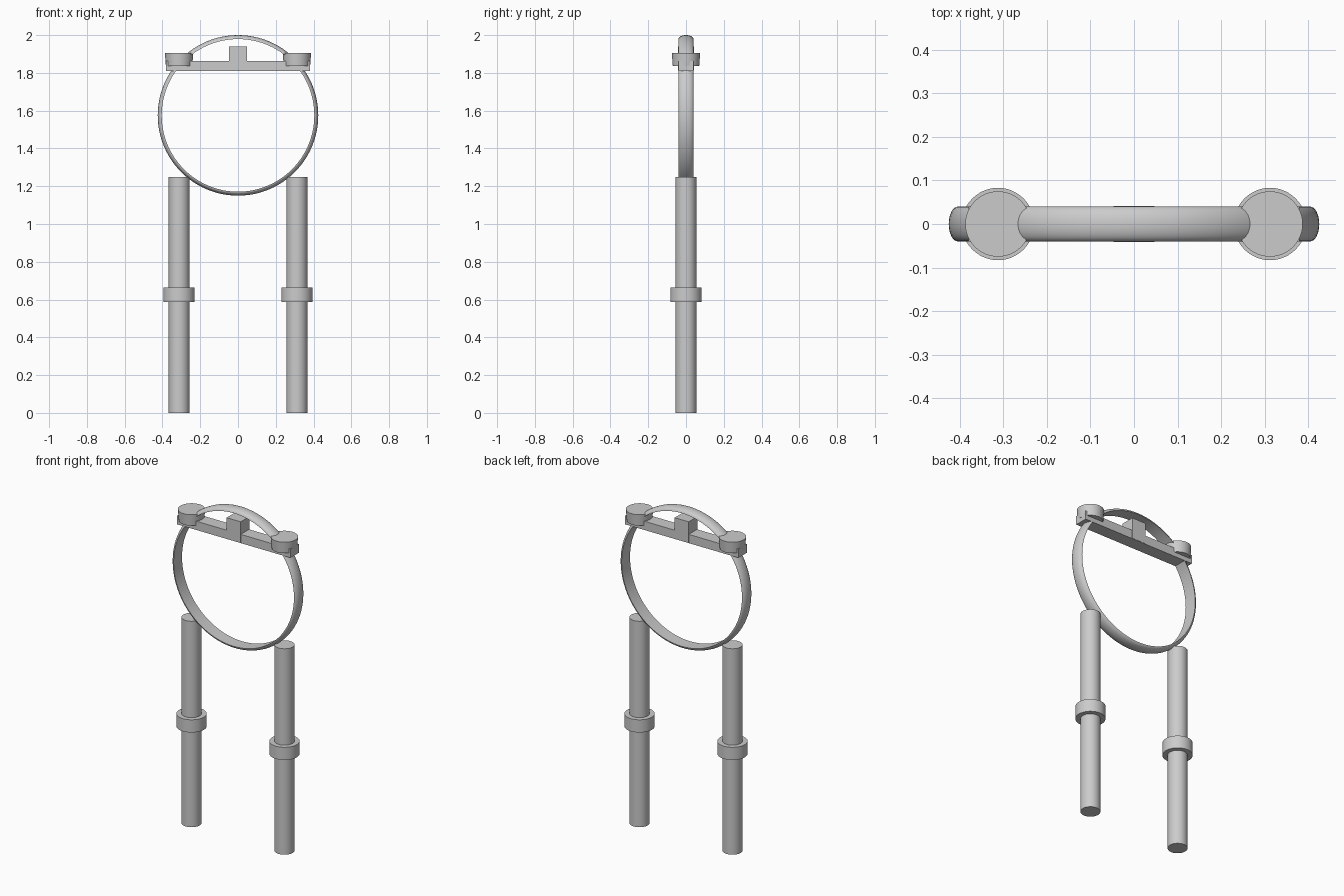
import bpy, bmesh, math

if "Cube" in bpy.data.objects:
    bpy.data.objects.remove(bpy.data.objects["Cube"])

LEG_X = 0.312


def finish(name, bm, smooth=True):
    bmesh.ops.recalc_face_normals(bm, faces=bm.faces)
    mesh = bpy.data.meshes.new(name)
    bm.to_mesh(mesh)
    bm.free()
    ob = bpy.data.objects.new(name, mesh)
    bpy.context.collection.objects.link(ob)
    if smooth:
        bpy.ops.object.select_all(action='DESELECT')
        ob.select_set(True)
        bpy.context.view_layer.objects.active = ob
        bpy.ops.object.shade_smooth_by_angle(angle=math.radians(35))
    return ob


def cylinder(name, x, z0, z1, r0, r1):
    bm = bmesh.new()
    bmesh.ops.create_cone(bm, cap_ends=True, segments=48, radius1=r0, radius2=r1, depth=z1 - z0)
    ob = finish(name, bm)
    ob.location = (x, 0, (z0 + z1) / 2)


def box(name, sx, sy, z0, z1):
    bm = bmesh.new()
    bmesh.ops.create_cube(bm, size=1)
    bmesh.ops.scale(bm, vec=(sx, sy, z1 - z0), verts=bm.verts)
    ob = finish(name, bm, smooth=False)
    ob.location.z = (z0 + z1) / 2


def ring(name, z, r_in, r_out, half_width, segments=96, arc=12):
    # D-shaped section: flat inside, domed outside
    bm = bmesh.new()
    loops = []
    for i in range(segments):
        a = math.tau * i / segments
        loop = []
        for j in range(arc + 1):
            t = math.pi * j / arc
            r = r_in + (r_out - r_in) * math.sin(t)
            loop.append(bm.verts.new((r * math.cos(a), -half_width * math.cos(t), r * math.sin(a))))
        loops.append(loop)
    n = arc + 1
    for i in range(segments):
        a, b = loops[i], loops[(i + 1) % segments]
        for j in range(n):
            bm.faces.new((a[j], a[(j + 1) % n], b[(j + 1) % n], b[j]))
    finish(name, bm).location.z = z


# Legs with bands, and caps on the crossbar ends
for side, s in (("left", -1), ("right", 1)):
    x = s * LEG_X
    cylinder(f"{side}_leg", x, 0, 1.25, 0.055, 0.055)
    cylinder(f"{side}_leg_band", x, 0.588, 0.665, 0.083, 0.083)
    cylinder(f"{side}_cap", x, 1.837, 1.906, 0.07, 0.075)

# Hoop
ring("hoop", 1.575, 0.404, 0.425, 0.04)

# Crossbar and its centre block
box("crossbar", 0.76, 0.08, 1.81, 1.863)
box("centre_block", 0.094, 0.083, 1.812, 1.94)
